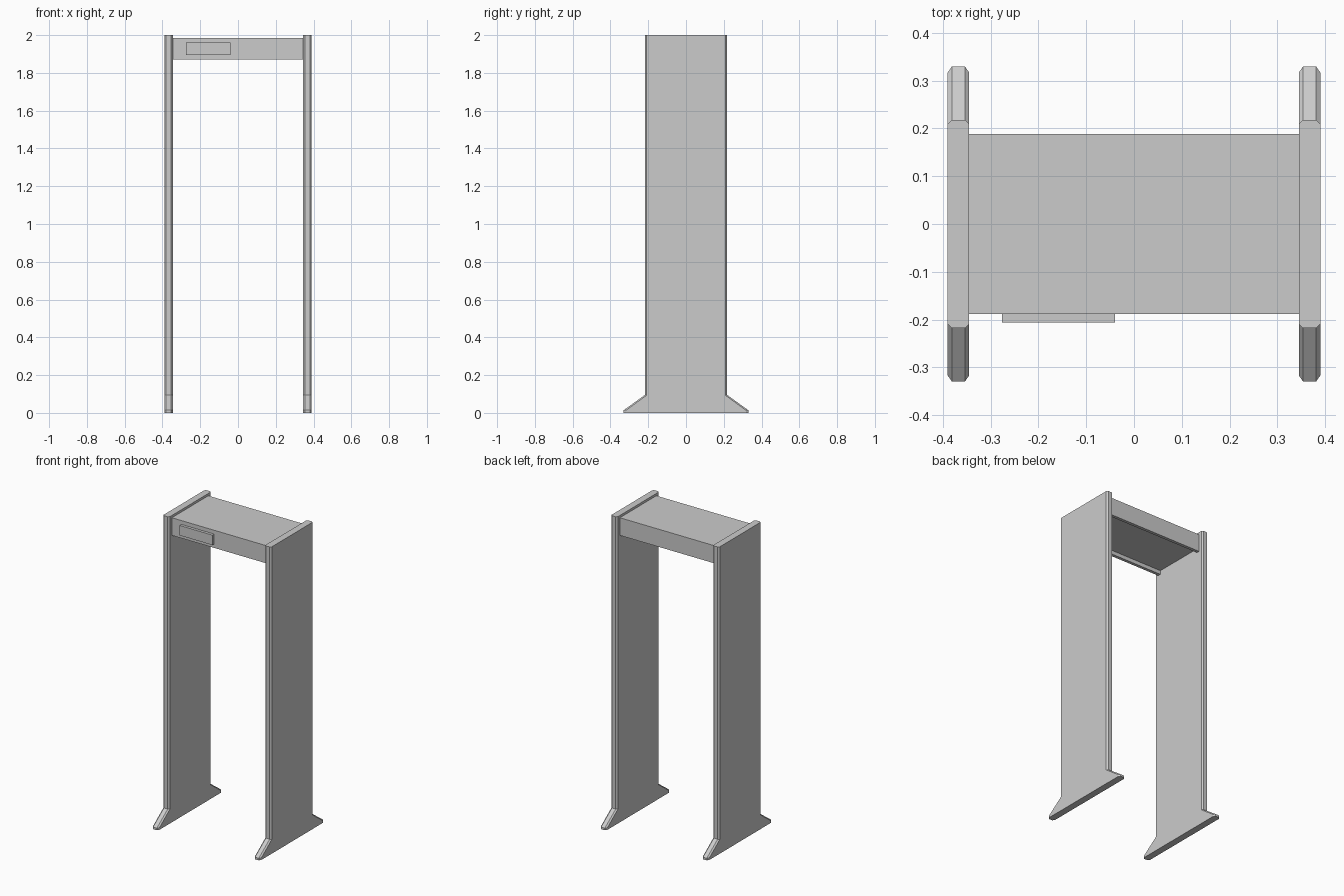
import bpy, bmesh

if "Cube" in bpy.data.objects:
    bpy.data.objects.remove(bpy.data.objects["Cube"])


def finish(name, bm):
    bmesh.ops.recalc_face_normals(bm, faces=bm.faces)
    me = bpy.data.meshes.new(name)
    bm.to_mesh(me)
    bm.free()
    ob = bpy.data.objects.new(name, me)
    bpy.context.collection.objects.link(ob)
    return ob


def loft(name, sections):
    """Skin matching closed sections, each a list of 3D points, and cap the ends."""
    bm = bmesh.new()
    rings = [[bm.verts.new(p) for p in s] for s in sections]
    n = len(rings[0])
    for a, b in zip(rings, rings[1:]):
        for i in range(n):
            j = (i + 1) % n
            bm.faces.new((a[i], a[j], b[j], b[i]))
    bm.faces.new(rings[0])
    bm.faces.new(rings[-1])
    return finish(name, bm)


def mirrored(half):
    """Close a half outline (y, z) by mirroring it across y = 0."""
    return half + [(-y, z) for y, z in reversed(half)]


def box(name, x0, x1, y0, y1, z0, z1):
    ring = [(y0, z0), (y1, z0), (y1, z1), (y0, z1)]
    return loft(name, [[(x, y, z) for y, z in ring] for x in (x0, x1)])


# Side panels with flared feet and chamfered front and back edges
core = mirrored([(0.33, 0), (0.33, 0.014), (0.218, 0.095), (0.218, 2)])
face = mirrored([(0.317, 0), (0.317, 0.014), (0.209, 0.093), (0.209, 2)])
for name, cx in (("left_panel", -0.3675), ("right_panel", 0.3675)):
    layers = ((-0.0225, face), (-0.0135, core), (0.0135, core), (0.0225, face))
    loft(name, [[(cx + dx, y, z) for y, z in ring] for dx, ring in layers])

# Overhead crossbar, hollowed underneath with a lip at front and back
bar = mirrored([(0.168, 1.895), (0.168, 1.87), (0.188, 1.87), (0.188, 1.985)])
loft("crossbar", [[(x, y, z) for y, z in bar] for x in (-0.345, 0.345)])

# Display box on the front of the crossbar
box("display_box", -0.276, -0.04, -0.206, -0.188, 1.895, 1.96)
